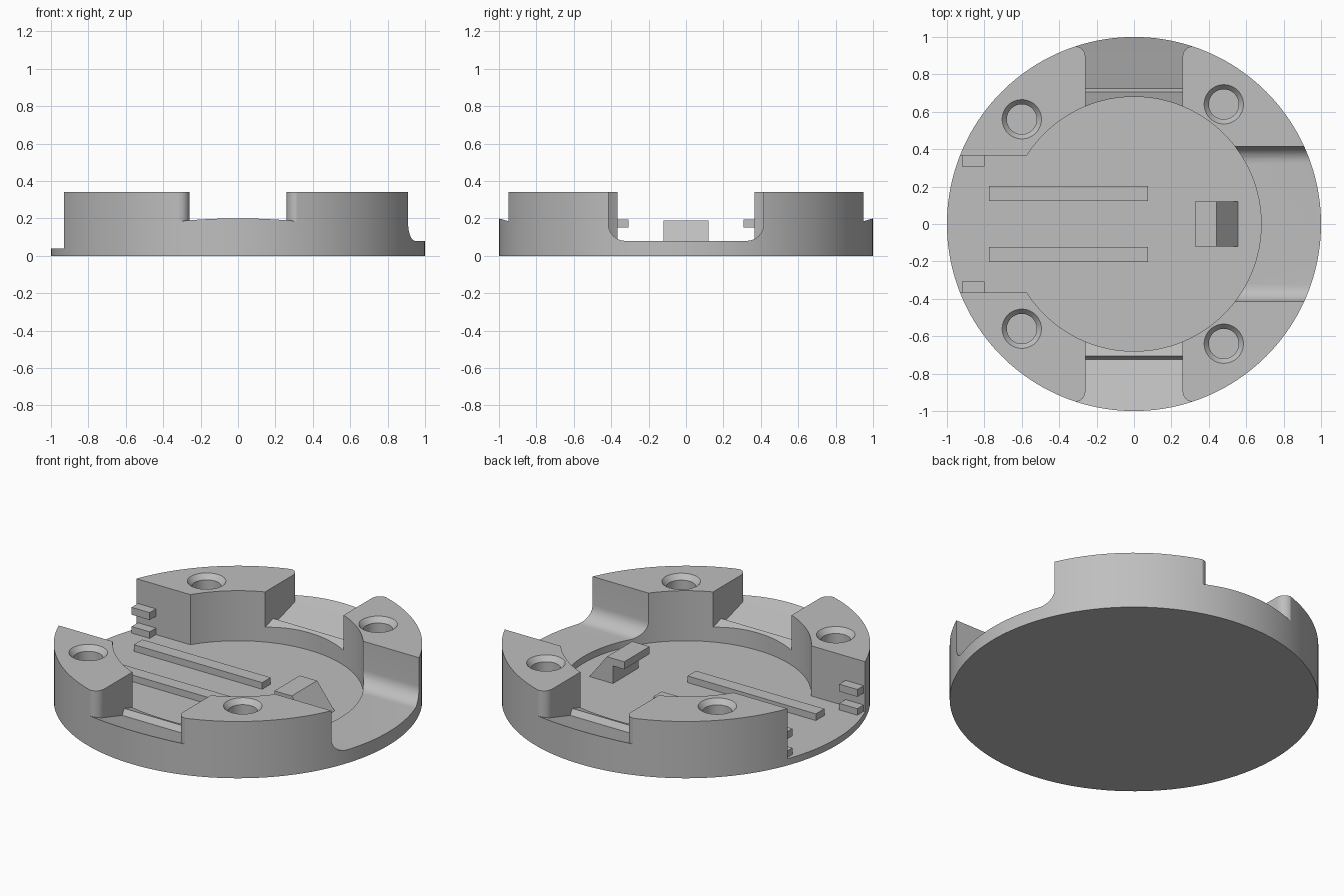
import bpy
import bmesh
import math

old = bpy.data.objects.get("Cube")
if old:
    bpy.data.objects.remove(old, do_unlink=True)

grey = bpy.data.materials.new("light grey")
grey.use_nodes = True
GREY = (0.52, 0.52, 0.52, 1)
grey.diffuse_color = GREY
grey.node_tree.nodes["Principled BSDF"].inputs["Base Color"].default_value = GREY

TOP, FLOOR, ABOVE = 0.34, 0.04, 0.5


def loft(name, rings):
    """Closed solid through rings of matching points, capped at both ends."""
    bm = bmesh.new()
    rows = [[bm.verts.new(p) for p in ring] for ring in rings]
    n = len(rows[0])
    for a, b in zip(rows, rows[1:]):
        for i in range(n):
            j = (i + 1) % n
            bm.faces.new((a[i], a[j], b[j], b[i]))
    bm.faces.new(rows[0])
    bm.faces.new(rows[-1])
    bmesh.ops.recalc_face_normals(bm, faces=bm.faces)
    mesh = bpy.data.meshes.new(name)
    bm.to_mesh(mesh)
    bm.free()
    mesh.materials.append(grey)
    obj = bpy.data.objects.new(name, mesh)
    bpy.context.collection.objects.link(obj)
    return obj


def lathe(name, profile, centre=(0, 0), sides=64):
    """Round solid from (radius, height) pairs."""
    angles = [2 * math.pi * i / sides for i in range(sides)]
    return loft(name, [[(centre[0] + r * math.cos(a), centre[1] + r * math.sin(a), z)
                        for a in angles] for r, z in profile])


def box(name, x0, x1, y0, y1, z0, z1):
    return loft(name, [[(x0, y0, z), (x1, y0, z), (x1, y1, z), (x0, y1, z)]
                       for z in (z0, z1)])


def cut(target, cutter):
    mod = target.modifiers.new("cut", "BOOLEAN")
    mod.operation = "DIFFERENCE"
    mod.solver = "EXACT"
    mod.object = cutter
    bpy.context.view_layer.objects.active = target
    bpy.ops.object.modifier_apply(modifier=mod.name)
    bpy.data.objects.remove(cutter, do_unlink=True)


# Round body
body = lathe("round_base", [(1, 0), (1, TOP)], sides=160)

# Side channel with rounded bottom corners
R, W, Z = 0.09, 0.415, 0.08
arc = [(W - R + R * math.cos(t), Z + R - R * math.sin(t))
       for t in [math.pi / 2 * i / 10 for i in range(11)]]
profile = [(W, ABOVE)] + arc + [(-y, z) for y, z in reversed(arc)] + [(-W, ABOVE)]
cut(body, loft("channel_cutter", [[(x, y, z) for y, z in profile] for x in (0.3, 1.2)]))

# Front and back notches: sloped floor with a lip, flared at the outer rim
stations = [(0.5, 0.26, 0.09), (0.705, 0.26, 0.152), (0.725, 0.26, 0.118),
            (0.895, 0.26, 0.169)]
for i in range(1, 7):
    t = math.pi / 2 * i / 6
    y = 0.895 + 0.055 * math.sin(t)
    stations.append((y, 0.315 - 0.055 * math.cos(t), 0.2 - 0.3 * (1 - y)))
stations.append((1.1, 0.32, 0.23))
for side in (-1, 1):
    cut(body, loft("notch_cutter", [[(-w, side * y, z), (w, side * y, z),
                                     (w, side * y, ABOVE), (-w, side * y, ABOVE)]
                                    for y, w, z in stations]))

# Central pocket and the open slot beside it
cut(body, lathe("pocket_cutter", [(0.68, FLOOR), (0.68, ABOVE)], sides=128))
cut(body, box("slot_cutter", -1.2, -0.3, -0.367, 0.367, FLOOR, ABOVE))

# Countersunk blind screw holes
for side in (-1, 1):
    for x, y in ((-0.6, 0.56), (0.48, 0.64)):
        cut(body, lathe("hole_cutter", [(0.08, FLOOR), (0.08, 0.31), (0.105, TOP),
                                        (0.105, ABOVE)], (x, side * y), 48))

bpy.ops.object.select_all(action="DESELECT")
body.select_set(True)
bpy.context.view_layer.objects.active = body
bpy.ops.object.shade_smooth_by_angle(angle=math.radians(25))

# Floor rails and paired wall tabs
for side, label in ((-1, "front"), (1, "back")):
    y0, y1 = sorted((side * 0.122, side * 0.202))
    box(label + "_rail", -0.775, 0.075, y0, y1, FLOOR - 0.01, 0.08)
    y0, y1 = sorted((side * 0.307, side * 0.375))
    for level, z in (("lower", 0.035), ("upper", 0.15)):
        box(label + "_" + level + "_tab", -0.92, -0.8, y0, y1, z, z + 0.044)

# Hooked latch with a sloping back
hook = [(0.56, FLOOR - 0.005), (0.44, 0.19), (0.325, 0.19), (0.325, 0.145),
        (0.4, 0.145), (0.4, FLOOR - 0.005)]
loft("latch_hook", [[(x, y, z) for x, z in hook] for y in (-0.12, 0.12)])
